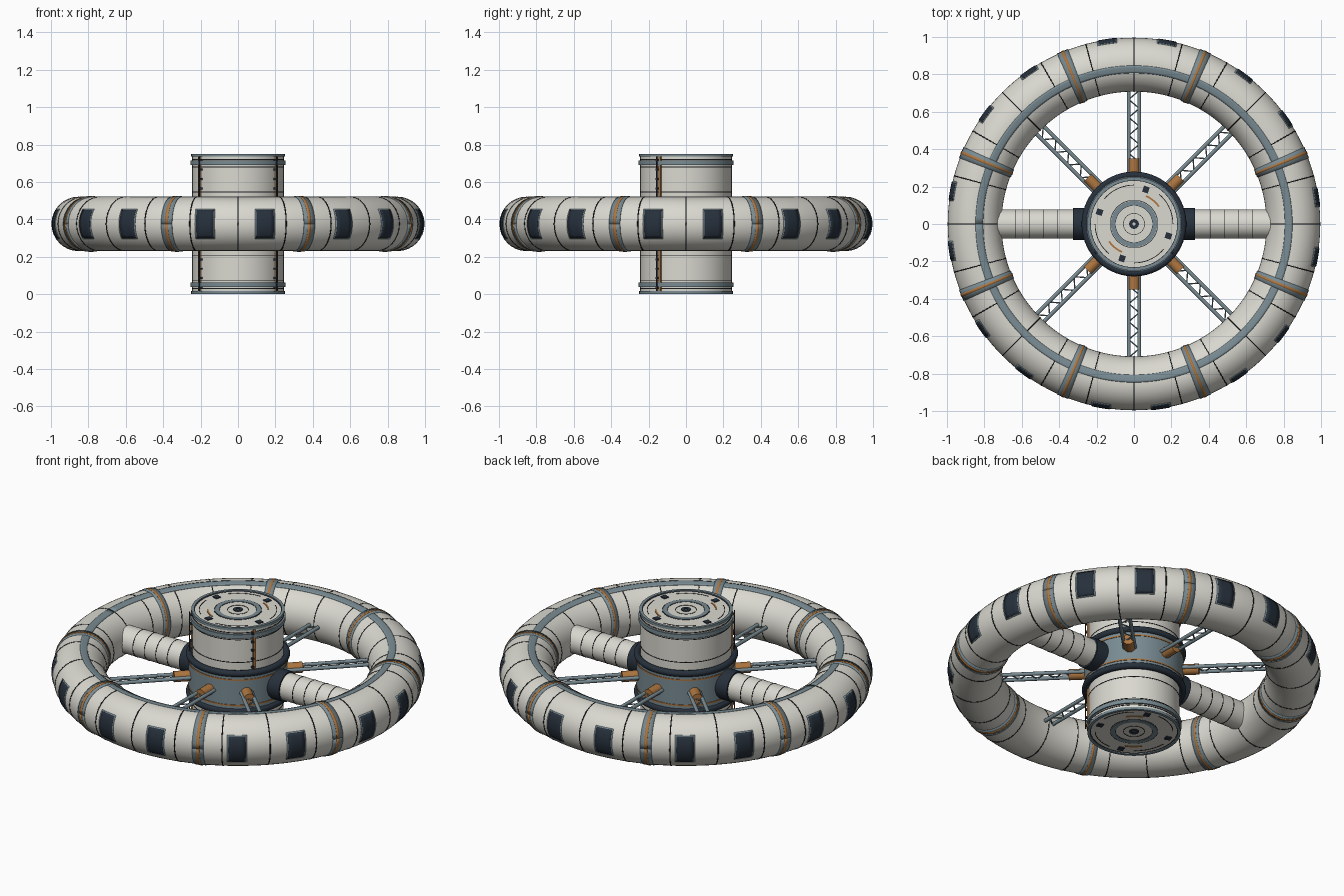
import bpy, bmesh
from math import sin, cos, radians, pi
from mathutils import Vector, Matrix

if "Cube" in bpy.data.objects:
    bpy.data.objects.remove(bpy.data.objects["Cube"])

MID = 0.376                 # height of the ring plane
RING, TUBE = 0.852, 0.144   # ring major and minor radius


def material(name, rgb):
    m = bpy.data.materials.new(name)
    m.use_nodes = True
    m.diffuse_color = (*rgb, 1)
    m.node_tree.nodes["Principled BSDF"].inputs["Base Color"].default_value = (*rgb, 1)
    return m


WHITE = material("hull white", (0.70, 0.69, 0.63))
SLATE = material("slate trim", (0.19, 0.26, 0.29))
NAVY = material("dark navy", (0.02, 0.03, 0.045))
ORANGE = material("copper orange", (0.42, 0.18, 0.05))
BLACK = material("seam black", (0.012, 0.012, 0.014))


def finish(name, bm, mat, thickness=0):
    mesh = bpy.data.meshes.new(name)
    bm.to_mesh(mesh)
    bm.free()
    mesh.materials.append(mat)
    mesh.shade_smooth()
    mesh.set_sharp_from_angle(angle=radians(35))
    obj = bpy.data.objects.new(name, mesh)
    bpy.context.collection.objects.link(obj)
    obj.location.z = MID
    if thickness:
        mod = obj.modifiers.new("thickness", 'SOLIDIFY')
        mod.thickness = thickness
        mod.offset = -1
    return obj


def grid(bm, rows):
    """Skin a list of point rows with quads."""
    rows = [[bm.verts.new(p) for p in row] for row in rows]
    for a, b in zip(rows, rows[1:]):
        for i in range(len(a) - 1):
            bm.faces.new((a[i], b[i], b[i + 1], a[i + 1]))


def patch(bm, a, half, b0, b1, lift, na=2, nb=32):
    """Piece of the ring's skin: centred at angle a, between tube angles b0 and b1."""
    rows = []
    for i in range(na + 1):
        t = radians(a - half + 2 * half * i / na)
        row = []
        for j in range(nb + 1):
            b = radians(b0 + (b1 - b0) * j / nb)
            d = RING + (TUBE + lift) * cos(b)
            row.append((d * cos(t), d * sin(t), (TUBE + lift) * sin(b)))
        rows.append(row)
    grid(bm, rows)


def lathe(bm, profile, a0=0, a1=360, steps=72):
    """Turn a closed (radius, height) outline around z."""
    rows = []
    for i in range(steps + 1):
        t = radians(a0 + (a1 - a0) * i / steps)
        rows.append([(r * cos(t), r * sin(t), z) for r, z in profile + profile[:1]])
    grid(bm, rows)
    bmesh.ops.remove_doubles(bm, verts=bm.verts, dist=1e-5)
    bmesh.ops.holes_fill(bm, edges=[e for e in bm.edges if e.is_boundary])
    bmesh.ops.recalc_face_normals(bm, faces=bm.faces)


def band(bm, r0, r1, z0, z1, a0=0, a1=360, steps=72):
    lathe(bm, [(r0, z0), (r1, z0), (r1, z1), (r0, z1)], a0, a1, steps)


def rod(bm, p, q, r, sides=12):
    p, q = Vector(p), Vector(q)
    turn = (q - p).to_track_quat('Z', 'Y').to_matrix().to_4x4()
    bmesh.ops.create_cone(bm, cap_ends=True, segments=sides, radius1=r, radius2=r,
                          depth=(q - p).length,
                          matrix=Matrix.Translation((p + q) / 2) @ turn)


def box(bm, angle, r, side, z, size):
    m = Matrix.Rotation(radians(angle), 4, 'Z') @ Matrix.Translation((r, side, z))
    bmesh.ops.create_cube(bm, size=1, matrix=m @ Matrix.Diagonal((*size, 1)))


# Habitat ring
bm = bmesh.new()
patch(bm, 0, 180, 0, 360, 0, 144, 40)
bmesh.ops.remove_doubles(bm, verts=bm.verts, dist=1e-5)
finish("habitat_ring", bm, WHITE)

bm = bmesh.new()
patch(bm, 0, 180, 92, 108, 0.003, 144, 4)
finish("ring_top_stripe", bm, SLATE, 0.006)

seams, collars, collar_lines = bmesh.new(), bmesh.new(), bmesh.new()
frames, panes = bmesh.new(), bmesh.new()
for k in range(24):
    patch(seams, 15 * k, 0.17, 0, 360, 0.0015)
for k in range(8):
    a = 45 * k
    patch(collars, a + 22.5, 1.8, 0, 360, 0.004)
    patch(collar_lines, a + 22.5, 0.5, 0, 360, 0.006)
    for w in (8.4, 34.7):
        patch(frames, a + w, 3.1, -33, 33, 0.002, 4, 10)
        patch(panes, a + w, 2.7, -30.5, 30.5, 0.004, 4, 10)
finish("ring_seams", seams, BLACK, 0.004)
finish("ring_collars", collars, SLATE, 0.007)
finish("ring_collar_lines", collar_lines, ORANGE, 0.005)
finish("window_frames", frames, SLATE, 0.004)
finish("window_panes", panes, NAVY, 0.004)

# Hub core with dark bearings and copper lines
bm = bmesh.new()
lathe(bm, [(0, -0.11), (0.265, -0.11), (0.265, 0.11), (0, 0.11)])
finish("hub_core", bm, SLATE)
bearings, lines = bmesh.new(), bmesh.new()
for s in (-1, 1):
    c = s * 0.112
    lathe(bearings, [(0.262 + 0.018 * cos(i * pi / 6), c + 0.018 * sin(i * pi / 6))
                     for i in range(12)])
    band(lines, 0.26, 0.268, s * 0.075 - 0.004, s * 0.075 + 0.004)
finish("hub_bearings", bearings, NAVY)
finish("hub_core_lines", lines, ORANGE)

# Upper and lower hub drums
for s, side in ((1, "upper"), (-1, "lower")):
    bm = bmesh.new()
    lathe(bm, [(0, s * 0.1), (0.245, s * 0.1), (0.245, s * 0.368), (0, s * 0.368)])
    finish(side + "_drum", bm, WHITE)

    trim = bmesh.new()
    band(trim, 0.234, 0.25, s * 0.36, s * 0.375)
    band(trim, 0.24, 0.255, s * 0.314, s * 0.338)
    band(trim, 0.1, 0.124, s * 0.366, s * 0.371)
    finish(side + "_drum_trim", trim, SLATE)

    dark = bmesh.new()
    for h in (0.17, 0.304, 0.345):
        band(dark, 0.24, 0.2465, s * h - 0.002, s * h + 0.002)
    for r in (0.055, 0.098, 0.126, 0.231):
        band(dark, r, r + 0.003, s * 0.366, s * 0.3695)
    for k in range(4):
        band(dark, 0.206, 0.210, s * 0.366, s * 0.3695, 90 * k, 90 * k + 50, 12)
    finish(side + "_drum_seams", dark, BLACK)

    hatch = bmesh.new()
    band(hatch, 0.008, 0.026, s * 0.366, s * 0.372)
    for k in range(4):
        box(hatch, 71 + 90 * k, 0.195, 0, s * 0.369, (0.034, 0.032, 0.008))
    finish(side + "_end_hatches", hatch, NAVY)

    arcs = bmesh.new()
    for a in (35, 215):
        band(arcs, 0.158, 0.167, s * 0.366, s * 0.371, a, a + 32, 10)
    finish(side + "_end_arcs", arcs, ORANGE)

    # Vertical conduits with ladder rails
    conduit, rail = bmesh.new(), bmesh.new()
    for a, m in ((-34, -1), (214, 1)):
        box(conduit, a, 0.247, 0, s * 0.24, (0.012, 0.014, 0.24))
        box(rail, a, 0.259, m * 0.013, s * 0.24, (0.005, 0.006, 0.24))
        for k in range(5):
            box(rail, a, 0.252, m * 0.013, s * (0.14 + 0.05 * k), (0.02, 0.014, 0.01))
    finish(side + "_conduits", conduit, ORANGE)
    finish(side + "_ladder_rails", rail, NAVY)

# Two crew tunnels along x
tunnels, collars, rings = bmesh.new(), bmesh.new(), bmesh.new()
for s in (-1, 1):
    rod(tunnels, (s * 0.2, 0, 0), (s * 0.75, 0, 0), 0.077, 40)
    rod(collars, (s * 0.22, 0, 0), (s * 0.327, 0, 0), 0.086, 40)
    for x in (0.41, 0.485, 0.56, 0.635):
        rod(rings, (s * (x - 0.002), 0, 0), (s * (x + 0.002), 0, 0), 0.0785, 40)
finish("crew_tunnels", tunnels, WHITE)
finish("tunnel_collars", collars, NAVY)
finish("tunnel_seams", rings, BLACK)

# Six truss spokes
rails, braces, sockets = bmesh.new(), bmesh.new(), bmesh.new()
for a in (45, 90, 135, 225, 270, 315):
    t = radians(a)

    def at(r, side):
        return (r * cos(t) - side * sin(t), r * sin(t) + side * cos(t), 0)

    rod(sockets, at(0.25, 0), at(0.35, 0), 0.03, 16)
    for s in (-1, 1):
        rod(rails, at(0.26, s * 0.028), at(0.74, s * 0.028), 0.0105)
    for k in range(8):
        s = 1 if k % 2 else -1
        r = 0.33 + 0.048 * k
        rod(braces, at(r, s * 0.028), at(r + 0.048, -s * 0.028), 0.004, 6)
finish("spoke_rails", rails, SLATE)
finish("spoke_braces", braces, SLATE)
finish("spoke_sockets", sockets, ORANGE)
